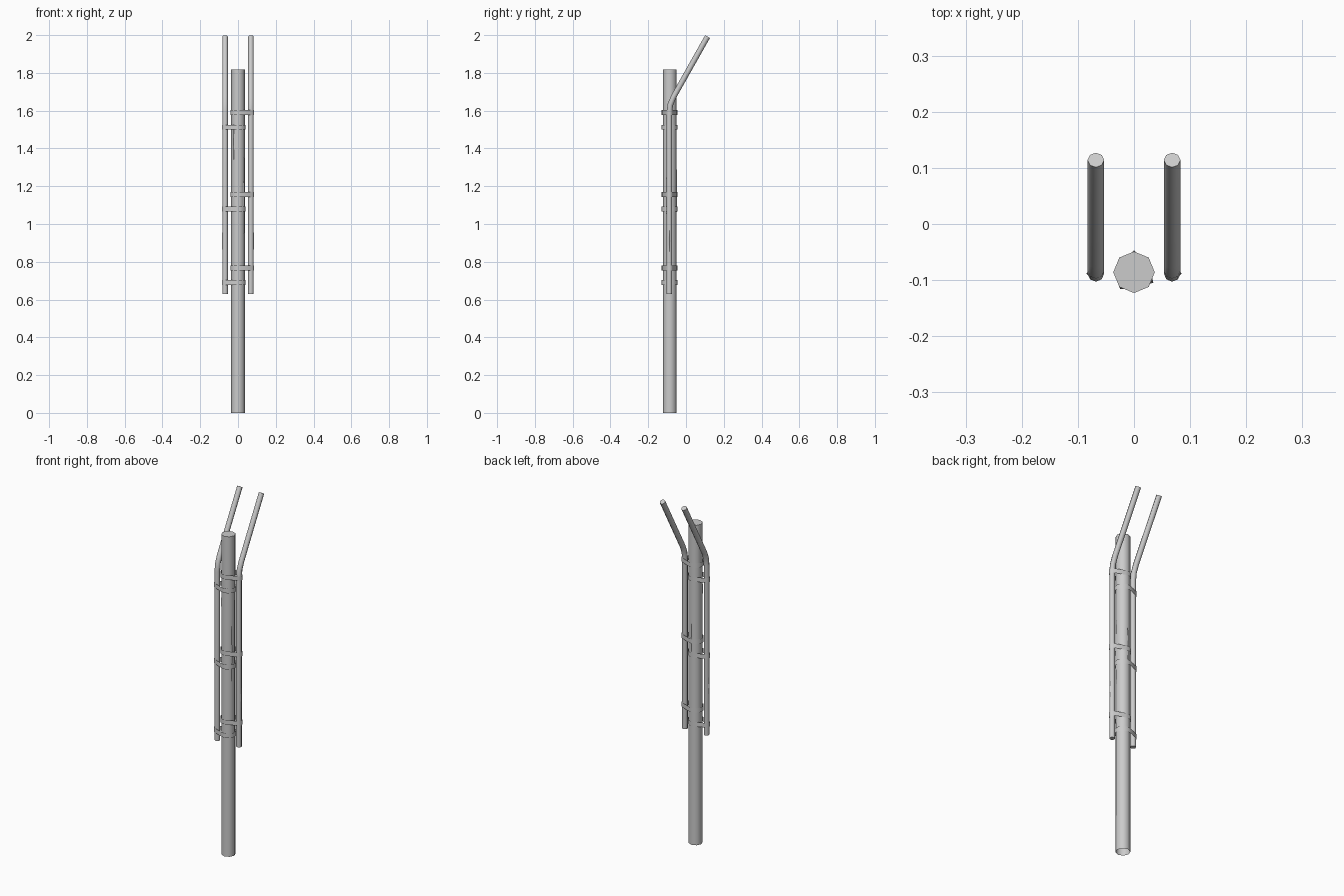
import bpy, bmesh, math
from mathutils import Vector

if "Cube" in bpy.data.objects:
    bpy.data.objects.remove(bpy.data.objects["Cube"])

POST = Vector((0, -0.086, 0))
ROD_X, ROD_Y = 0.068, -0.088


def finish(name, bm):
    me = bpy.data.meshes.new(name)
    bm.normal_update()
    bm.to_mesh(me)
    bm.free()
    ob = bpy.data.objects.new(name, me)
    bpy.context.collection.objects.link(ob)
    bpy.ops.object.select_all(action='DESELECT')
    ob.select_set(True)
    bpy.context.view_layer.objects.active = ob
    bpy.ops.object.shade_smooth_by_angle(angle=math.radians(50))
    return ob


def skin(bm, rings):
    for a, b in zip(rings, rings[1:]):
        n = len(a)
        for i in range(n):
            j = (i + 1) % n
            bm.faces.new((a[i], a[j], b[j], b[i]))


def tube(name, path, r, n=8, cap_bottom=True):
    """Sweep an n-gon along a path lying in a plane of constant x."""
    bm = bmesh.new()
    rings = []
    pts = [Vector(p) for p in path]
    for k, p in enumerate(pts):
        t = (pts[min(k + 1, len(pts) - 1)] - pts[max(k - 1, 0)]).normalized()
        u = Vector((1, 0, 0))
        v = t.cross(u)
        rings.append([bm.verts.new(p + r * (math.cos(a) * u + math.sin(a) * v))
                      for a in (2 * math.pi * i / n for i in range(n))])
    skin(bm, rings)
    bm.faces.new(rings[-1])
    if cap_bottom:
        bm.faces.new(rings[0][::-1])
    return finish(name, bm)


def strap(name, side, z, h=0.026):
    """Thin band stretched around the post and one rod."""
    rp, rr = 0.042, 0.0175
    d = ROD_X
    tilt = math.acos((rp - rr) / d)     # tangent angle of the belt
    outline = []
    for i in range(5):
        a = -tilt + 2 * tilt * i / 4
        outline.append((d + rr * math.cos(a), rr * math.sin(a)))
    for i in range(8):
        a = tilt + (2 * math.pi - 2 * tilt) * i / 7
        outline.append((rp * math.cos(a), rp * math.sin(a)))
    bm = bmesh.new()
    rings = [[bm.verts.new((side * x, -0.0875 + y, z + s * h / 2)) for x, y in outline]
             for s in (-1, 1)]
    skin(bm, rings)
    bmesh.ops.recalc_face_normals(bm, faces=bm.faces)
    return finish(name, bm)


def splinter(name, centre, r, angle, z0, z1):
    """Slender raised ridge running along a pole, tapering at both ends."""
    bm = bmesh.new()
    o = Vector((math.cos(angle), math.sin(angle), 0))
    s = Vector((-o.y, o.x, 0))
    c = Vector((centre[0], centre[1], 0))
    up = Vector((0, 0, 1))
    zm, w = (z0 + z1) / 2, 0.12 * r + 0.003
    ends = [bm.verts.new(c + o * r * 0.9 + up * z) for z in (z0, z1)]
    mid = [bm.verts.new(c + p + up * zm) for p in
           (o * r * 0.88 - s * w, o * (r + 0.002), o * r * 0.88 + s * w)]
    for i in range(3):
        a, b = mid[i], mid[(i + 1) % 3]
        bm.faces.new((ends[0], a, b))
        bm.faces.new((b, a, ends[1]))
    bmesh.ops.recalc_face_normals(bm, faces=bm.faces)
    return finish(name, bm)


# main post
tube("post", [POST, POST + Vector((0, 0, 1.817))], 0.037, 8, cap_bottom=False)
for i, (deg, z0, z1) in enumerate([(90, 0.85, 1.5), (-28, 0.9, 1.4), (-130, 1.25, 1.62)]):
    splinter(f"post_splinter_{i}", POST, 0.037, math.radians(deg), z0, z1)

# bent rods with their straps
for side, label, heights in ((-1, "left", (0.69, 1.08, 1.512)), (1, "right", (0.767, 1.157, 1.59))):
    x = side * ROD_X
    tube(f"{label}_rod", [(x, ROD_Y, 0.63), (x, ROD_Y, 1.59), (x, -0.083, 1.632),
                          (x, -0.066, 1.673), (x, 0.114, 1.992)], 0.0148, 8)
    splinter(f"{label}_rod_splinter", (x, ROD_Y), 0.0148, 0 if side > 0 else math.pi, 0.8, 1.02)
    for i, z in enumerate(heights):
        strap(f"{label}_strap_{i}", side, z)
